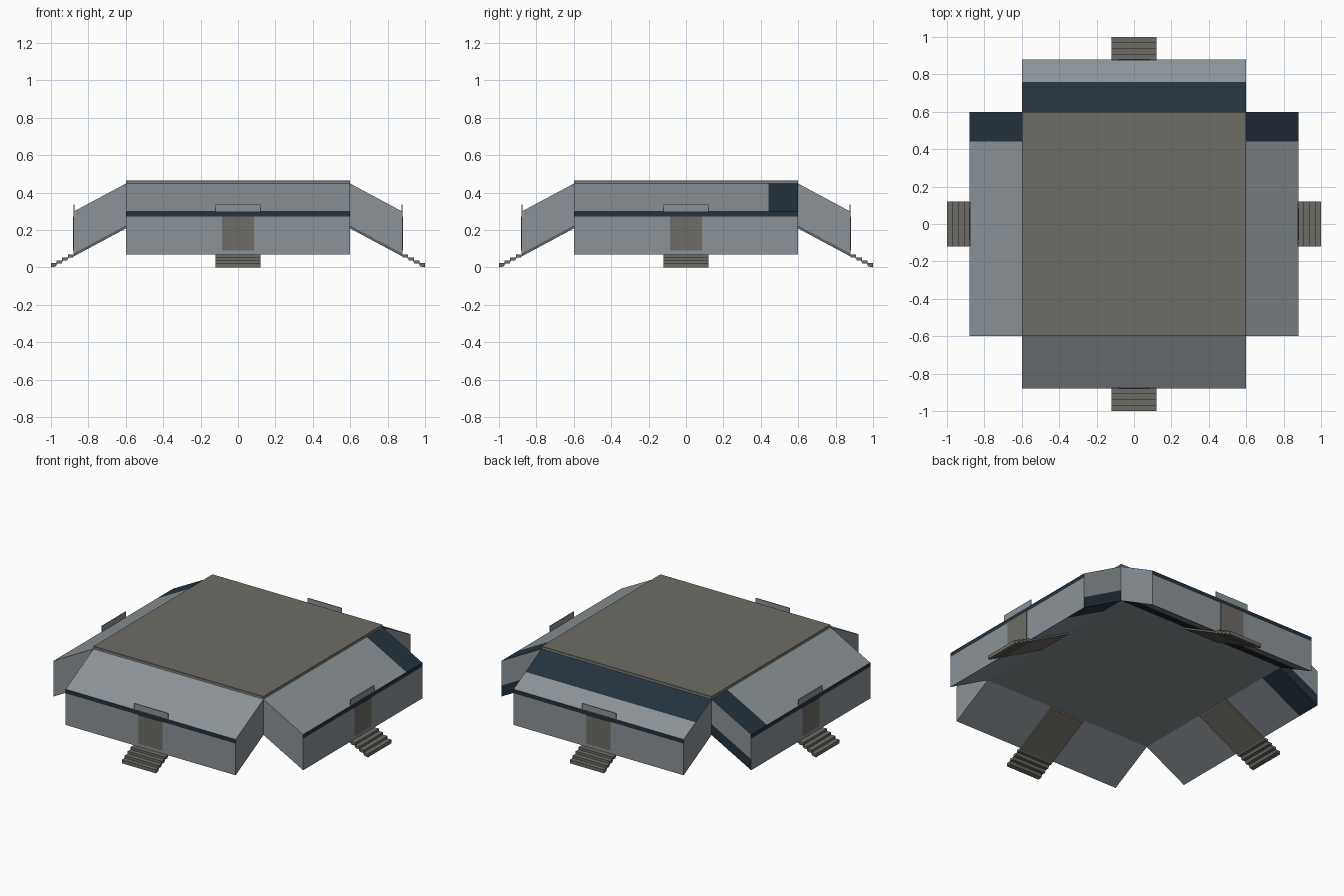
import bpy, bmesh, math
from mathutils import Matrix, Vector

if "Cube" in bpy.data.objects:
    bpy.data.objects.remove(bpy.data.objects["Cube"])


def material(name, rgb):
    m = bpy.data.materials.new(name)
    m.diffuse_color = (*rgb, 1)
    m.use_nodes = True
    m.node_tree.nodes["Principled BSDF"].inputs["Base Color"].default_value = m.diffuse_color
    return m


GREY = material("hull grey", (0.26, 0.29, 0.305))
DARK = material("dark blue", (0.018, 0.032, 0.046))
BROWN = material("warm grey", (0.155, 0.150, 0.130))


def prism(profile, half):
    """Extrude an (outward, z) profile along x; outward points to -y."""
    bm = bmesh.new()
    a = [bm.verts.new((-half, -d, z)) for d, z in profile]
    b = [bm.verts.new((half, -d, z)) for d, z in profile]
    n = len(profile)
    bm.faces.new(a)
    bm.faces.new(b[::-1])
    for i in range(n):
        j = (i + 1) % n
        bm.faces.new((a[i], b[i], b[j], a[j]))
    bmesh.ops.recalc_face_normals(bm, faces=bm.faces[:])
    return bm


def cut(bm, co, no):
    bmesh.ops.bisect_plane(bm, geom=bm.verts[:] + bm.edges[:] + bm.faces[:],
                           plane_co=co, plane_no=no)


def finish(bm, name, mats, turn=0, rule=None):
    bm.transform(Matrix.Rotation(turn, 4, 'Z'))
    bm.normal_update()
    if rule:
        for f in bm.faces:
            f.material_index = int(rule(f.calc_center_median(), f.normal))
    me = bpy.data.meshes.new(name)
    bm.to_mesh(me)
    bm.free()
    for m in mats:
        me.materials.append(m)
    ob = bpy.data.objects.new(name, me)
    bpy.context.collection.objects.link(ob)
    return ob


def box(d0, d1, z0, z1, half):
    return prism([(d0, z0), (d1, z0), (d1, z1), (d0, z1)], half)


# Central body and roof plate
finish(box(-0.6, 0.6, 0.22, 0.455, 0.6), "central_body", [GREY])
finish(box(-0.6, 0.6, 0.455, 0.465, 0.6), "roof_plate", [BROWN])

# Stepped ramp profile: runs under the wing, then zigzags to the ground
ramp_top = [(0.6, 0.219), (0.88, 0.069)]
ramp_low = [(0.6, 0.208), (0.88, 0.058)]
for i in range(4):
    d, z = 0.88 + 0.03 * i, 0.069 - 0.0155 * i
    ramp_top += [(d + 0.03, z), (d + 0.03, z - 0.0155)]
    ramp_low += [(d + 0.004, z - 0.0172), (d + 0.026, z - 0.0172)]
ramp_top = ramp_top[:-1]
ramp_low[-1] = (1.0, 0.0)

for k, side in enumerate(("front", "right", "back", "left")):
    turn = k * math.pi / 2
    back, lateral = side == "back", side in ("left", "right")

    # Sloped wing, cut where its painted bands start
    wing = prism([(0.6, 0.22), (0.88, 0.07), (0.88, 0.298), (0.6, 0.448)], 0.6)
    cut(wing, (0, 0, 0.272), (0, 0, 1))
    if back:
        cut(wing, (0, -0.76, 0), (0, 1, 0))
    if lateral:
        s = 1 if side == "right" else -1
        cut(wing, (s * 0.44, 0, 0), (1, 0, 0))
        cut(wing, (0, -0.6, 0.29), (0, -0.15, 0.28))
    out = Matrix.Rotation(turn, 3, 'Z') @ Vector((0, -1, 0))

    def rule(c, n, out=out, back=back, lateral=lateral):
        if n.dot(out) > 0.9:                      # rim stripe
            return c.z > 0.272
        if abs(n.z) > 0.3:                        # bands towards the back
            return (back and c.y < 0.76) or (lateral and c.y > 0.44)
        if lateral and n.y > 0.9:                 # lower band on rear ends
            return c.z < 0.29 - (c.dot(out) - 0.6) * 0.5357
        return False

    finish(wing, side + "_wing", [GREY, DARK], turn, rule)

    # Door, upright plate above it, and ramp
    finish(box(0.878, 0.883, 0.09, 0.272, 0.085), side + "_door", [BROWN], turn)
    finish(box(0.874, 0.879, 0.28, 0.337, 0.12), side + "_door_plate", [GREY], turn)
    finish(prism(ramp_top + ramp_low[::-1], 0.12), side + "_ramp", [BROWN], turn)
